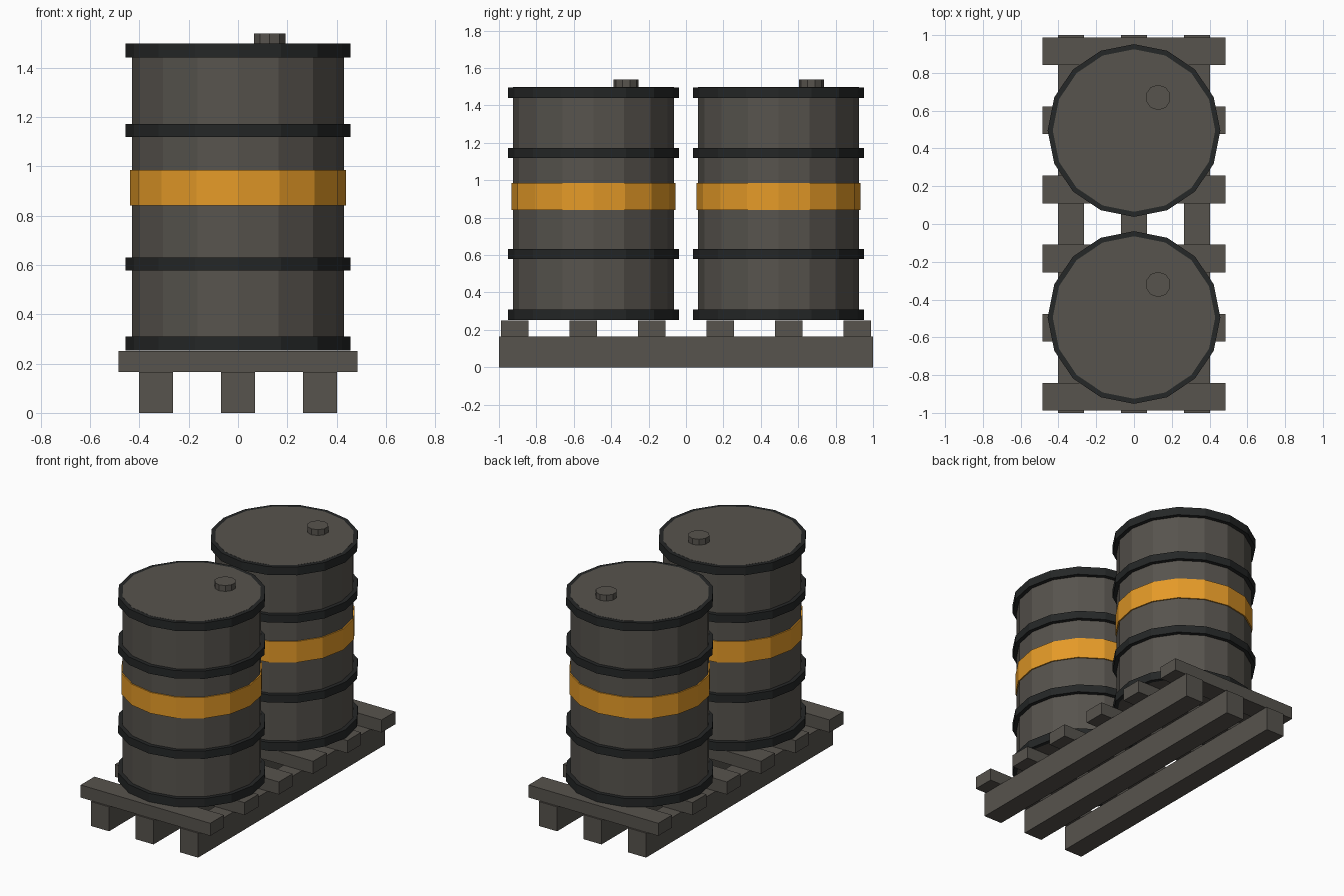
import bpy, bmesh, math
from mathutils import Matrix

if "Cube" in bpy.data.objects:
    bpy.data.objects.remove(bpy.data.objects["Cube"])


def material(name, color):
    m = bpy.data.materials.new(name)
    m.diffuse_color = (*color, 1)
    m.use_nodes = True
    m.node_tree.nodes["Principled BSDF"].inputs["Base Color"].default_value = m.diffuse_color
    return m


GREY = material("warm_grey", (0.095, 0.087, 0.075))
BLACK = material("black_hoop", (0.018, 0.020, 0.020))
AMBER = material("amber_stripe", (0.78, 0.325, 0.021))


def add_object(name, bm, mat):
    bmesh.ops.recalc_face_normals(bm, faces=bm.faces)
    mesh = bpy.data.meshes.new(name)
    bm.to_mesh(mesh)
    bm.free()
    mesh.materials.append(mat)
    ob = bpy.data.objects.new(name, mesh)
    bpy.context.collection.objects.link(ob)
    return ob


def box(name, center, size, mat):
    bm = bmesh.new()
    bmesh.ops.create_cube(bm, size=1, matrix=Matrix.Translation(center) @ Matrix.Diagonal((*size, 1)))
    return add_object(name, bm, mat)


def cylinder(name, x, y, z0, z1, r, sides, mat):
    bm = bmesh.new()
    bmesh.ops.create_cone(bm, cap_ends=True, segments=sides, radius1=r, radius2=r, depth=z1 - z0,
                          matrix=Matrix.Translation((x, y, (z0 + z1) / 2)))
    return add_object(name, bm, mat)


def hoop(name, x, y, z0, z1, r_in, r_out, sides, mat):
    # rectangular section swept around the barrel axis
    bm = bmesh.new()
    loops = []
    for r, z in ((r_in, z0), (r_out, z0), (r_out, z1), (r_in, z1)):
        loops.append([bm.verts.new((x + r * math.sin(math.tau * i / sides),
                                    y + r * math.cos(math.tau * i / sides), z)) for i in range(sides)])
    for k in range(4):
        a, b = loops[k], loops[(k + 1) % 4]
        for i in range(sides):
            j = (i + 1) % sides
            bm.faces.new((a[i], a[j], b[j], b[i]))
    return add_object(name, bm, mat)


# Pallet: three long runners and six cross slats
for i, x in enumerate((-0.333, 0, 0.333)):
    box(f"pallet_runner_{i + 1}", (x, 0, 0.0825), (0.137, 2.0, 0.165), GREY)
for i in range(6):
    box(f"pallet_slat_{i + 1}", (0, (i - 2.5) * 0.366, 0.2075), (0.97, 0.147, 0.085), GREY)

# Two barrels with hoops, painted stripe and bung cap
SIDES = 16
for side, y in (("front", -0.495), ("back", 0.495)):
    cylinder(f"{side}_barrel_body", 0, y, 0.252, 1.498, 0.430, SIDES, GREY)
    for i, (z0, z1) in enumerate(((0.252, 0.309), (0.578, 0.631), (1.119, 1.172), (1.441, 1.497))):
        hoop(f"{side}_barrel_hoop_{i + 1}", 0, y, z0, z1, 0.425, 0.457, SIDES, BLACK)
    hoop(f"{side}_barrel_stripe", 0, y, 0.842, 0.984, 0.425, 0.438, SIDES, AMBER)
    cylinder(f"{side}_barrel_bung", 0.128, y + 0.175, 1.49, 1.538, 0.067, 10, GREY)
